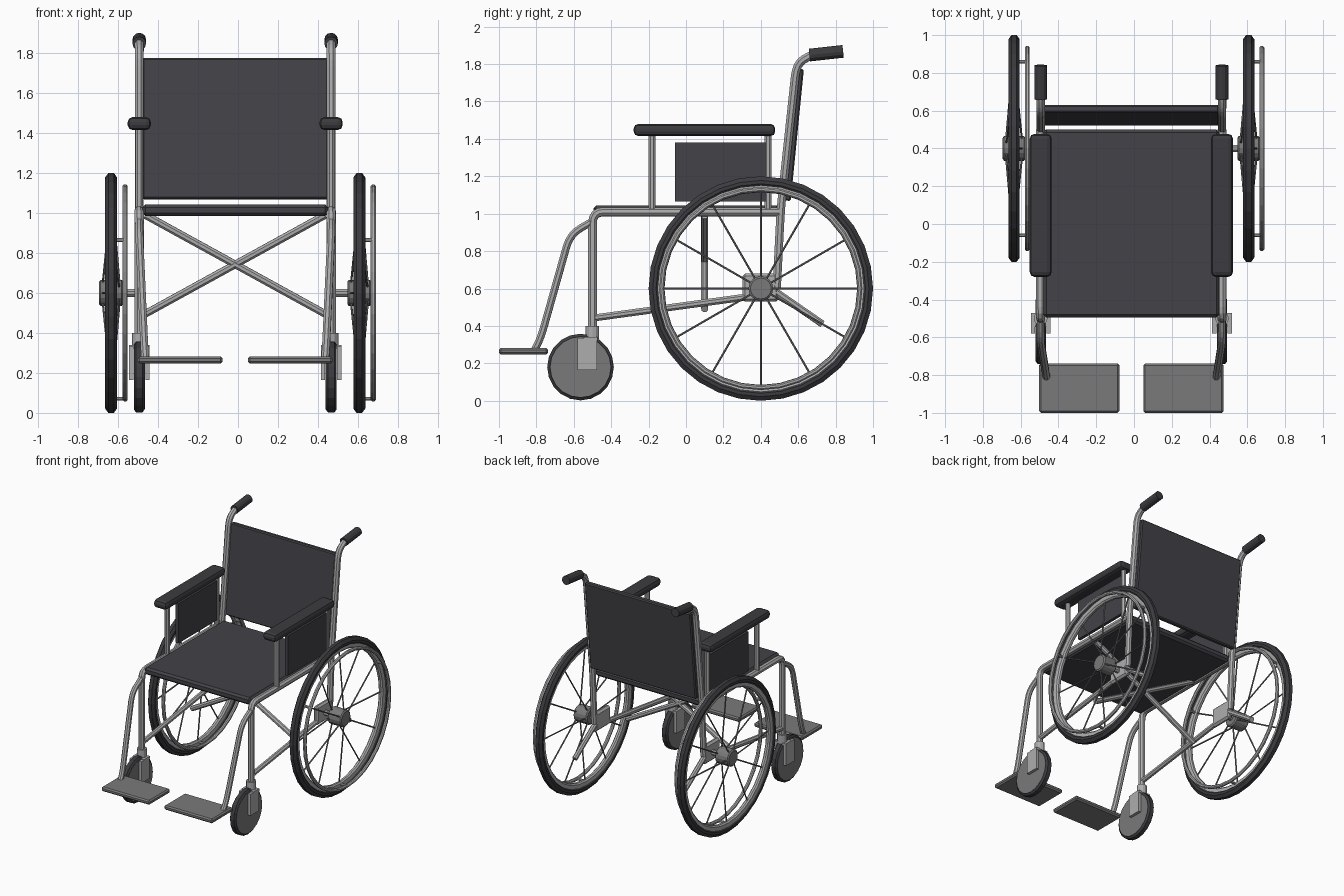
import bpy, bmesh, math
from mathutils import Vector, Matrix

if "Cube" in bpy.data.objects:
    bpy.data.objects.remove(bpy.data.objects["Cube"])

CX = -0.014            # centre plane of the frame
HALF = 0.48            # frame tubes sit this far from the centre plane


def material(name, rgb):
    m = bpy.data.materials.new(name)
    m.diffuse_color = (*rgb, 1)
    m.use_nodes = True
    m.node_tree.nodes["Principled BSDF"].inputs["Base Color"].default_value = m.diffuse_color
    return m


STEEL = material("light steel", (0.42, 0.42, 0.42))
GREY = material("mid grey", (0.19, 0.195, 0.19))
FABRIC = material("charcoal fabric", (0.056, 0.055, 0.064))
RUBBER = material("dark rubber", (0.045, 0.044, 0.050))


def add_object(name, bm, mat, smooth=False):
    bmesh.ops.recalc_face_normals(bm, faces=bm.faces)
    me = bpy.data.meshes.new(name)
    bm.to_mesh(me)
    bm.free()
    me.materials.append(mat)
    ob = bpy.data.objects.new(name, me)
    bpy.context.collection.objects.link(ob)
    for p in me.polygons:
        p.use_smooth = smooth
    return ob


def box(name, mat, lo, hi, bevel=0.0, segs=1, matrix=None):
    lo, hi = Vector(lo), Vector(hi)
    bm = bmesh.new()
    bmesh.ops.create_cube(bm, size=1)
    bmesh.ops.scale(bm, vec=hi - lo, verts=bm.verts)
    if bevel:
        bmesh.ops.bevel(bm, geom=bm.edges[:], offset=bevel, segments=segs,
                        profile=0.5, affect='EDGES')
    bmesh.ops.transform(bm, matrix=(matrix or Matrix.Translation((lo + hi) / 2)), verts=bm.verts)
    return add_object(name, bm, mat)


def rounded(points, r):
    """Replace inner corners of a path by short arcs."""
    pts = [Vector(p) for p in points]
    out = [pts[0]]
    for a, b, c in zip(pts, pts[1:], pts[2:]):
        p = b + (a - b).normalized() * min(r, (a - b).length * 0.45)
        q = b + (c - b).normalized() * min(r, (c - b).length * 0.45)
        for i in range(5):
            t = i / 4
            out.append(p * (1 - t) ** 2 + b * 2 * t * (1 - t) + q * t * t)
    return out + [pts[-1]]


def tube(name, mat, points, radius, bend=0.06, sides=8):
    """Sweep a round section along a path."""
    pts = rounded(points, bend)
    bm = bmesh.new()
    rings = []
    d0 = (pts[1] - pts[0]).normalized()
    u = d0.orthogonal().normalized()
    for i, p in enumerate(pts):
        d = (pts[min(i + 1, len(pts) - 1)] - pts[max(i - 1, 0)]).normalized()
        u = (u - d * u.dot(d)).normalized()
        v = d.cross(u)
        rings.append([bm.verts.new(p + radius * (u * math.cos(a) + v * math.sin(a)))
                      for a in (2 * math.pi * (k + 0.5) / sides for k in range(sides))])
    for r0, r1 in zip(rings, rings[1:]):
        for k in range(sides):
            bm.faces.new((r0[k], r0[(k + 1) % sides], r1[(k + 1) % sides], r1[k]))
    bm.faces.new(rings[0])
    bm.faces.new(rings[-1])
    return add_object(name, bm, mat)


def lathe(name, mat, profile, centre, segs, closed):
    """Spin an (x, radius) profile around the x axis through centre."""
    bm = bmesh.new()
    c = Vector(centre)
    rings = []
    for s in range(segs):
        a = 2 * math.pi * s / segs
        rings.append([bm.verts.new(c + Vector((x, r * math.cos(a), r * math.sin(a))))
                      for x, r in profile])
    n = len(profile)
    for s in range(segs):
        r0, r1 = rings[s], rings[(s + 1) % segs]
        for k in range(n if closed else n - 1):
            bm.faces.new((r0[k], r0[(k + 1) % n], r1[(k + 1) % n], r1[k]))
    if not closed:
        bm.faces.new([r[0] for r in rings])
        bm.faces.new([r[-1] for r in rings])
    return add_object(name, bm, mat)


def circle(x, r, radius, n):
    return [(x + radius * math.cos(2 * math.pi * (k + 0.5) / n),
             r + radius * math.sin(2 * math.pi * (k + 0.5) / n)) for k in range(n)]


# Seat and leaning backrest
box("seat", FABRIC, (CX - 0.465, -0.495, 0.985), (CX + 0.465, 0.50, 1.043), 0.015)
lean = math.atan2(0.07, 0.70)
box("backrest", FABRIC, (-0.465, -0.02, -0.354), (0.465, 0.02, 0.354), 0.008,
    matrix=Matrix.Translation((CX, 0.575, 1.422)) @ Matrix.Rotation(-lean, 4, 'X'))

# Crossed folding braces under the seat
for s, label in ((-1, "left"), (1, "right")):
    tube(f"cross_brace_{label}", STEEL, [(CX + s * 0.45, 0.1, 0.99), (CX - s * 0.46, 0.1, 0.49)], 0.02)

for s, label in ((-1, "left"), (1, "right")):
    x = CX + s * HALF

    def side(name, mat, path, radius, bend=0.06, sides=8):
        return tube(f"{name}_{label}", mat, [(x + s * dx, y, z) for dx, y, z in path], radius, bend, sides)

    # Frame tubes
    side("front_post_and_seat_rail", STEEL,
         [(0, -0.5, 0.38), (0, -0.5, 1.01), (0, 0.5, 1.01)], 0.025)
    side("back_post", STEEL,
         [(0, 0.485, 0.6), (0, 0.507, 1.03), (0, 0.59, 1.80), (0, 0.67, 1.85), (0, 0.72, 1.855)], 0.024, 0.07)
    side("push_grip", RUBBER, [(0, 0.66, 1.848), (0, 0.84, 1.868)], 0.034, sides=12)
    side("lower_rail", STEEL, [(0, -0.49, 0.443), (0, 0.40, 0.565)], 0.02)
    side("tip_lever", STEEL, [(0, 0.44, 0.61), (0, 0.73, 0.41)], 0.02)
    box(f"axle_plate_{label}", STEEL, (x - 0.02, 0.302, 0.53), (x + 0.02, 0.495, 0.68), 0.014)

    # Armrest with posts and side panel
    box(f"armrest_{label}", RUBBER, (x - 0.058, -0.28, 1.415), (x + 0.058, 0.477, 1.48), 0.025, 2)
    for y, end in ((-0.182, "front"), (0.438, "rear")):
        side(f"armrest_post_{end}", STEEL, [(0, y, 1.0), (0, y, 1.43)], 0.02)
    box(f"side_panel_{label}", FABRIC, (x - 0.012, -0.058, 1.065), (x + 0.012, 0.43, 1.38))

    # Leg hanger and footplate
    side("leg_hanger", STEEL, [(0, -0.49, 0.965), (0, -0.62, 0.89), (-0.025, -0.775, 0.34),
                               (-0.03, -0.81, 0.27)], 0.021, 0.07)
    xs = sorted((CX + s * 0.063, CX + s * 0.488))
    box(f"footplate_{label}", GREY, (xs[0], -1.0, 0.247), (xs[1], -0.738, 0.282), 0.01)

    # Caster wheel, fork and stem
    cc = (x, -0.564, 0.18)
    lathe(f"caster_tyre_{label}", RUBBER,
          [(-0.024, 0.13), (-0.027, 0.163), (-0.016, 0.178), (0.016, 0.178), (0.027, 0.163), (0.024, 0.13)],
          cc, 20, True)
    lathe(f"caster_disc_{label}", GREY, [(-0.0275, 0.161), (0.0275, 0.161)], cc, 20, False)
    for t in (-1, 1):
        mid = x + t * 0.041
        box(f"caster_fork_{label}", STEEL, (mid - 0.011, -0.58, 0.165), (mid + 0.011, -0.475, 0.335))
    box(f"fork_crown_{label}", STEEL, (x - 0.052, -0.545, 0.322), (x + 0.052, -0.472, 0.34))
    tube(f"caster_stem_{label}", STEEL, [(x, -0.5, 0.33), (x, -0.5, 0.4)], 0.036, sides=12)

    # Main wheel: tyre, rim, hub, axle, spokes
    wx = CX + s * 0.621
    wc = Vector((wx, 0.4, 0.6))
    lathe(f"wheel_tyre_{label}", RUBBER,
          [(-0.03, 0.56), (-0.03, 0.578), (-0.014, 0.6), (0.014, 0.6), (0.03, 0.578), (0.03, 0.56),
           (0.018, 0.545), (-0.018, 0.545)], wc, 32, True)
    lathe(f"wheel_rim_{label}", STEEL,
          [(-0.022, 0.55), (0.022, 0.55), (0.018, 0.525), (0.008, 0.515), (-0.008, 0.515), (-0.018, 0.525)],
          wc, 32, True)
    lathe(f"wheel_hub_{label}", GREY,
          [(-0.06, 0.056), (-0.052, 0.066), (0.052, 0.066), (0.06, 0.056)], wc, 16, False)
    tube(f"axle_{label}", STEEL, [(x, 0.4, 0.6), (wx, 0.4, 0.6)], 0.021)
    for k in range(12):
        a = math.radians(30 * k)
        d = Vector((0, math.cos(a), math.sin(a)))
        off = Vector((0.042 if k % 2 else -0.042, 0, 0))
        tube(f"spoke_{label}", GREY, [wc + off + d * 0.05, wc + d * 0.525], 0.0055, sides=6)

    # Hand rim, set on the same (+x) side of both wheels
    lathe(f"hand_rim_{label}", STEEL, circle(0.07, 0.53, 0.014, 8), wc, 32, True)
    for k in range(3):
        a = math.radians(30 + 120 * k)
        p = wc + Vector((0, math.cos(a), math.sin(a))) * 0.53
        tube(f"hand_rim_strut_{label}", STEEL, [p, p + Vector((0.07, 0, 0))], 0.01)
